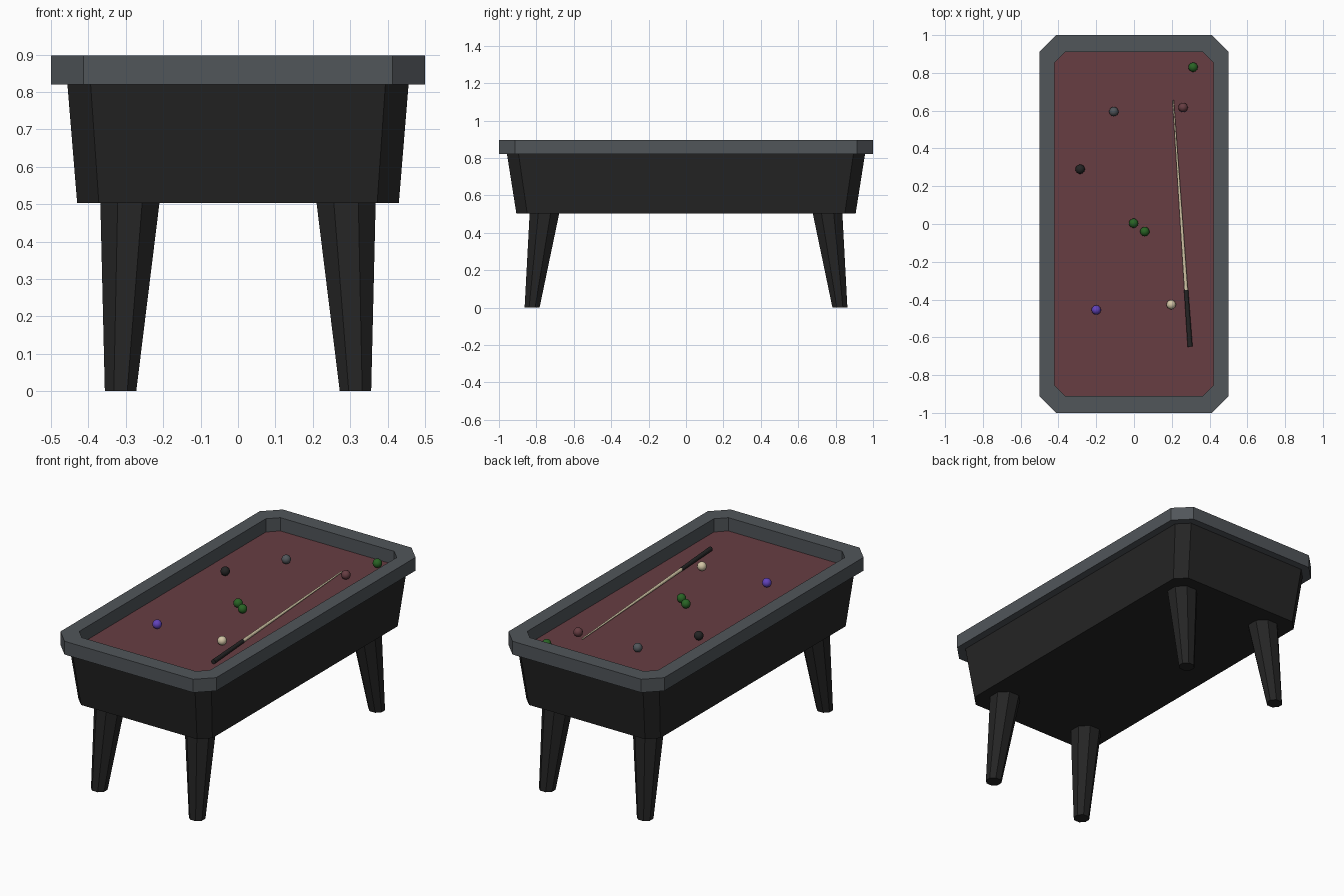
import bpy, bmesh, math
from mathutils import Vector

if "Cube" in bpy.data.objects:
    bpy.data.objects.remove(bpy.data.objects["Cube"])


def material(name, rgb):
    m = bpy.data.materials.new(name)
    m.diffuse_color = (*rgb, 1)
    m.use_nodes = True
    m.node_tree.nodes["Principled BSDF"].inputs["Base Color"].default_value = m.diffuse_color
    return m


GREY = material("slate grey", (0.082, 0.092, 0.102))
FELT = material("dull red", (0.135, 0.047, 0.055))
BLACK = material("black", (0.018, 0.018, 0.018))
GREEN = material("green", (0.022, 0.125, 0.018))
PURPLE = material("purple", (0.12, 0.055, 0.5))
CREAM = material("cream", (0.65, 0.56, 0.38))


def octagon(hx, hy, c, z, cx=0, cy=0):
    """Chamfered rectangle, counter-clockwise."""
    pts = [(hx, -hy + c), (hx, hy - c), (hx - c, hy), (-hx + c, hy),
           (-hx, hy - c), (-hx, -hy + c), (-hx + c, -hy), (hx - c, -hy)]
    return [(cx + x, cy + y, z) for x, y in pts]


def loft(name, rings, mat, cap_first=False, cap_last=False, closed=False):
    """Bridge rings of points into one object."""
    bm = bmesh.new()
    loops = [[bm.verts.new(p) for p in r] for r in rings]
    pairs = list(zip(loops, loops[1:]))
    if closed:
        pairs.append((loops[-1], loops[0]))
    for a, b in pairs:
        n = len(a)
        for i in range(n):
            j = (i + 1) % n
            bm.faces.new((a[i], a[j], b[j], b[i]))
    if cap_first:
        bm.faces.new(loops[0][::-1])
    if cap_last:
        bm.faces.new(loops[-1])
    me = bpy.data.meshes.new(name)
    if closed or len(rings) > 1:
        bmesh.ops.recalc_face_normals(bm, faces=bm.faces)
    bm.to_mesh(me)
    bm.free()
    me.materials.append(mat)
    ob = bpy.data.objects.new(name, me)
    bpy.context.collection.objects.link(ob)
    return ob


def rod(name, a, b, ra, rb, mat, sides=12):
    """Tapered round rod between two points."""
    a, b = Vector(a), Vector(b)
    q = (b - a).to_track_quat('Z', 'Y')
    rings = []
    for p, r in ((a, ra), (b, rb)):
        rings.append([p + q @ Vector((r * math.cos(t), r * math.sin(t), 0))
                      for t in (2 * math.pi * i / sides for i in range(sides))])
    return loft(name, rings, mat, True, True)


Z_FELT, Z_TOP, Z_BASE = 0.82, 0.897, 0.503

# Rail frame
loft("rail", [octagon(0.5, 1.0, 0.087, Z_FELT), octagon(0.5, 1.0, 0.087, Z_TOP),
              octagon(0.42, 0.91, 0.055, Z_TOP), octagon(0.42, 0.91, 0.055, Z_FELT)],
     GREY, closed=True)

# Playing surface
loft("playing_surface", [octagon(0.42, 0.91, 0.055, Z_FELT)], FELT, cap_last=True)

# Tapered cabinet, open under the rail
loft("cabinet", [octagon(0.43, 0.907, 0.058, Z_BASE),
                 octagon(0.456, 0.957, 0.062, Z_FELT)], BLACK, cap_first=True)

# Splayed eight-sided legs
for sx, side in ((-1, "left"), (1, "right")):
    for sy, end in ((-1, "front"), (1, "back")):
        k = 2 - math.sqrt(2)
        loft(f"{end}_{side}_leg",
             [octagon(0.042, 0.04, 0.041 * k, 0, sx * 0.314, sy * 0.823),
              octagon(0.079, 0.079, 0.079 * k, Z_BASE, sx * 0.289, sy * 0.757)],
             BLACK, True, True)

# Cue stick
joint = (0.276, -0.35, 0.834)
rod("cue_handle", (0.297, -0.65, 0.834), joint, 0.013, 0.011, BLACK)
rod("cue_shaft", joint, (0.207, 0.655, 0.834), 0.0095, 0.004, CREAM)

# Balls
R = 0.025
for name, x, y, mat in (("green_ball_corner", 0.313, 0.83, GREEN),
                        ("red_ball", 0.26, 0.617, FELT),
                        ("grey_ball", -0.107, 0.595, GREY),
                        ("black_ball", -0.285, 0.29, BLACK),
                        ("green_ball_centre", -0.002, 0.004, GREEN),
                        ("green_ball_near", 0.057, -0.04, GREEN),
                        ("purple_ball", -0.2, -0.455, PURPLE),
                        ("cue_ball", 0.197, -0.427, CREAM)):
    bpy.ops.mesh.primitive_uv_sphere_add(segments=16, ring_count=10, radius=R,
                                         location=(x, y, Z_FELT + R))
    ob = bpy.context.object
    ob.name = name
    ob.data.materials.append(mat)
    bpy.ops.object.shade_smooth()
